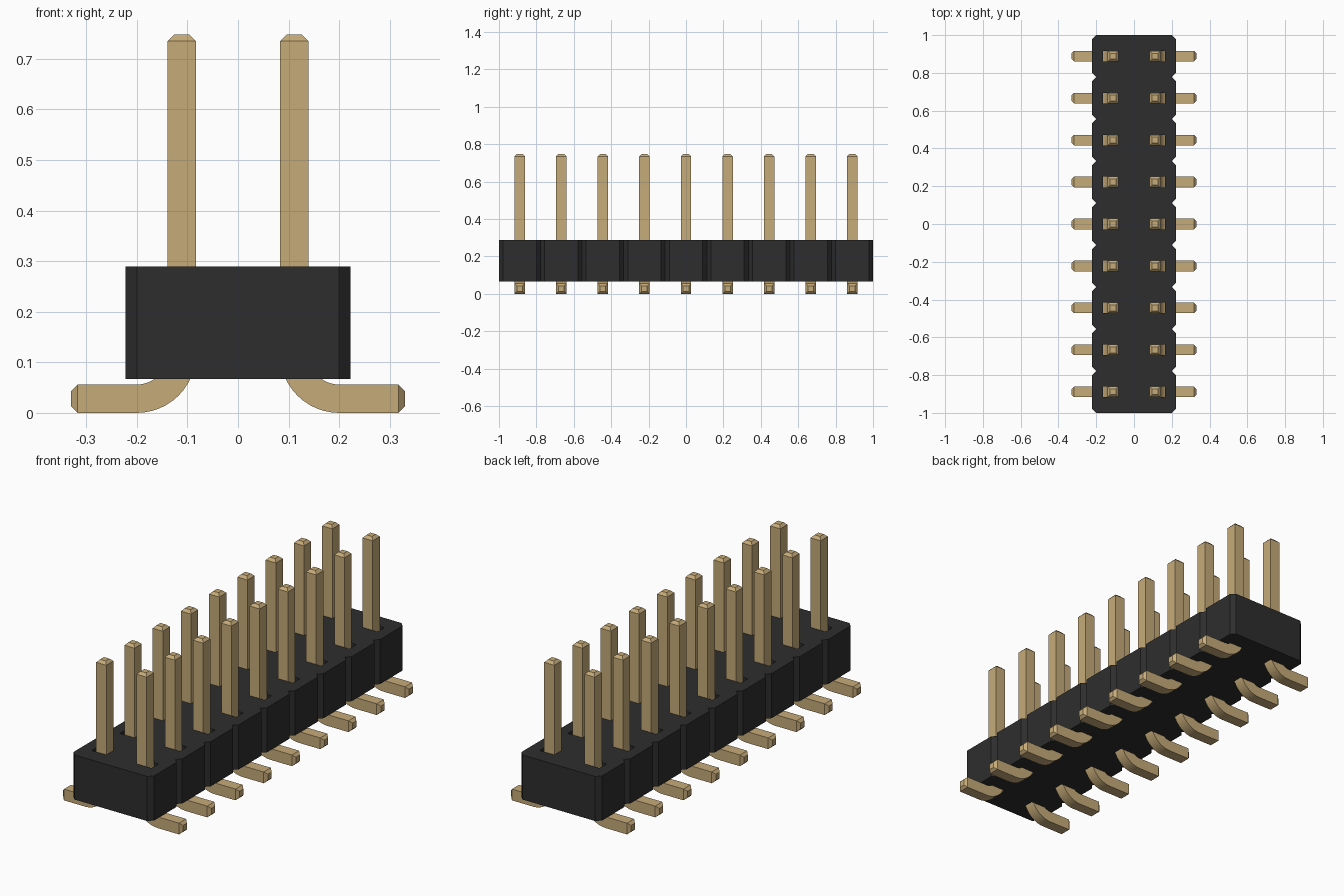
import bpy, bmesh, math
from mathutils import Vector

cube = bpy.data.objects.get("Cube")
if cube:
    bpy.data.objects.remove(cube, do_unlink=True)

ROWS, PITCH = 9, 2 / 9
PIN_X, HALF = PITCH / 2, 0.028          # pin axis and half thickness
BODY_X, BODY_Z0, BODY_Z1 = 0.222, 0.067, 0.289
CUT = 0.022                             # corner chamfer of each body segment
BEND = 0.089                            # bend radius on the pin axis


def material(name, rgb):
    m = bpy.data.materials.new(name)
    m.use_nodes = True
    m.diffuse_color = (*rgb, 1)
    m.node_tree.nodes["Principled BSDF"].inputs["Base Color"].default_value = (*rgb, 1)
    return m


black = material("black plastic", (0.027, 0.027, 0.027))
gold = material("gold metal", (0.565, 0.407, 0.190))
row_y = [(i - (ROWS - 1) / 2) * PITCH for i in range(ROWS)]

# Body: notched outline with a slot for every pin, extruded upwards
curve = bpy.data.curves.new("body", "CURVE")
curve.dimensions = "2D"
curve.fill_mode = "BOTH"
curve.extrude = (BODY_Z1 - BODY_Z0) / 2


def add_loop(points):
    s = curve.splines.new("POLY")
    s.points.add(len(points) - 1)
    for p, (x, y) in zip(s.points, points):
        p.co = (x, y, 0, 1)
    s.use_cyclic_u = True


side = []
for y in row_y:
    lo, hi = y - PITCH / 2, y + PITCH / 2
    side += [(BODY_X - CUT, lo), (BODY_X, lo + CUT), (BODY_X, hi - CUT)]
side.append((BODY_X - CUT, 1.0))
add_loop(side + [(-x, y) for x, y in reversed(side)])
for y in row_y:
    for s in (1, -1):
        a, b = s * (PIN_X - HALF), s * 0.165
        add_loop([(a, y - HALF), (b, y - HALF), (b, y + HALF), (a, y + HALF)])

body = bpy.data.objects.new("body", curve)
bpy.context.collection.objects.link(body)
body.location.z = (BODY_Z0 + BODY_Z1) / 2
bpy.ops.object.select_all(action="DESELECT")
body.select_set(True)
bpy.context.view_layer.objects.active = body
bpy.ops.object.convert(target="MESH")
body = bpy.context.view_layer.objects.active
body.data.materials.clear()
body.data.materials.append(black)
bm = bmesh.new()
bm.from_mesh(body.data)
bmesh.ops.remove_doubles(bm, verts=bm.verts, dist=1e-5)
bmesh.ops.recalc_face_normals(bm, faces=bm.faces)
for f in bm.faces:
    f.smooth = False
bm.to_mesh(body.data)
bm.free()

# Pin: square section swept down, round the bend and out to the foot
path = [(PIN_X, 0.748, 0, 0.015), (PIN_X, 0.735, 0, HALF)]   # x, z, turn, half size
STEPS = 12
for i in range(STEPS + 1):
    t = math.pi / 2 * i / STEPS
    path.append((PIN_X + BEND * (1 - math.cos(t)),
                 HALF + BEND * (1 - math.sin(t)), t, HALF))
path += [(0.317, HALF, math.pi / 2, HALF), (0.33, HALF, math.pi / 2, 0.015)]

bm = bmesh.new()
rings = []
for x, z, t, h in path:
    n = Vector((math.cos(t), 0, math.sin(t))) * h
    c, w = Vector((x, 0, z)), Vector((0, h, 0))
    rings.append([bm.verts.new(c + n * a + w * b)
                  for a, b in ((1, 1), (-1, 1), (-1, -1), (1, -1))])
for r, q in zip(rings, rings[1:]):
    for k in range(4):
        bm.faces.new((r[k], r[(k + 1) % 4], q[(k + 1) % 4], q[k]))
bm.faces.new(rings[0])
bm.faces.new(rings[-1])
bmesh.ops.recalc_face_normals(bm, faces=bm.faces)
pin_mesh = bpy.data.meshes.new("pin")
bm.to_mesh(pin_mesh)
bm.free()
pin_mesh.materials.append(gold)

# Two rows of pins, the right row turned about the vertical axis
first = None
for label, turn in (("left", 0), ("right", math.pi)):
    for i, y in enumerate(row_y):
        pin = bpy.data.objects.new(f"{label}_pin_{i + 1}", pin_mesh)
        pin.location.y = y
        pin.rotation_euler.z = turn
        bpy.context.collection.objects.link(pin)
        first = first or pin

# Smooth bend, sharp edges elsewhere
bpy.ops.object.select_all(action="DESELECT")
first.select_set(True)
bpy.context.view_layer.objects.active = first
bpy.ops.object.shade_smooth_by_angle(angle=math.radians(30))
